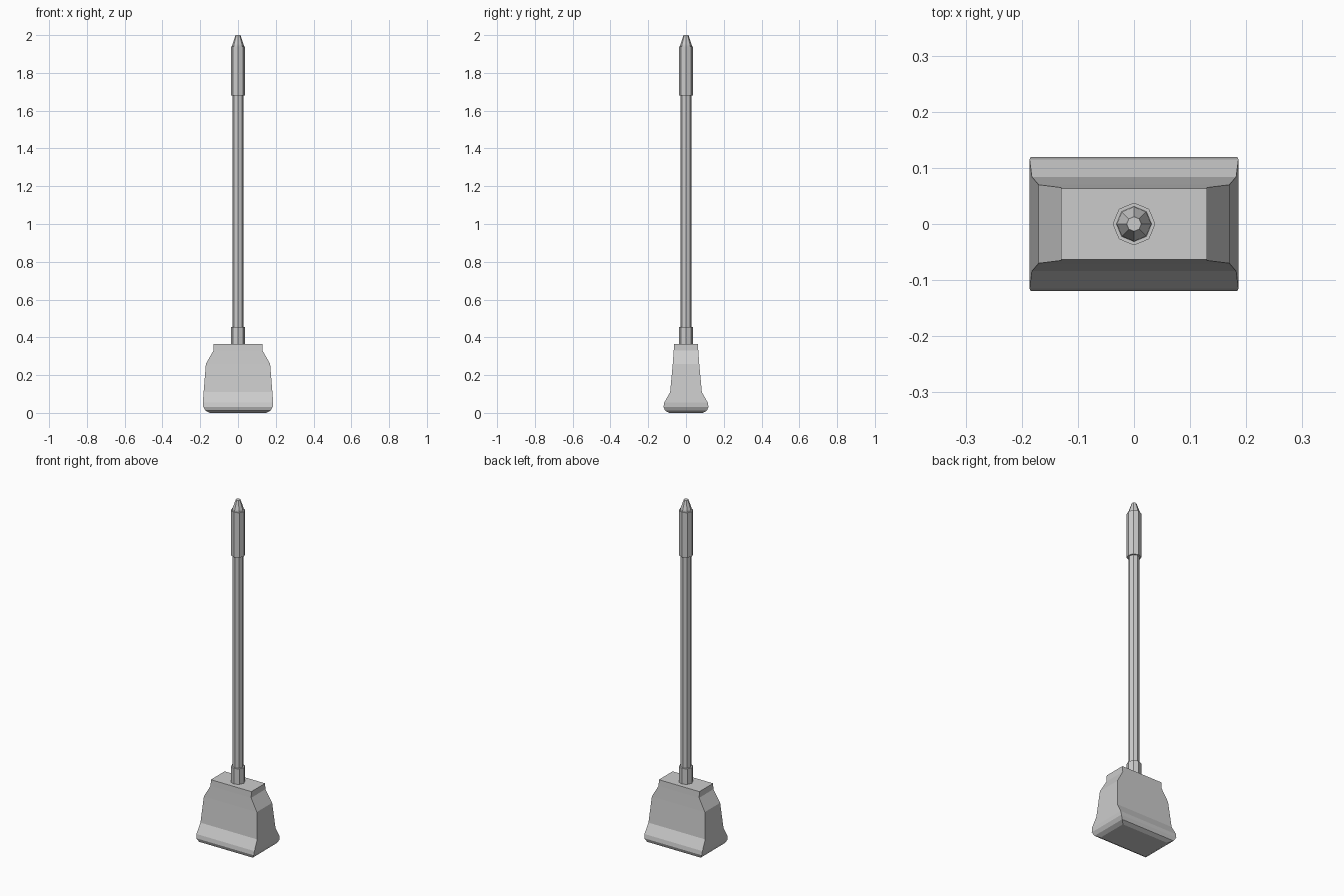
import bpy
import bmesh
import math

if "Cube" in bpy.data.objects:
    bpy.data.objects.remove(bpy.data.objects["Cube"])

grey = bpy.data.materials.new("light grey")
grey.use_nodes = True
colour = (0.6, 0.6, 0.6, 1)
grey.diffuse_color = colour
grey.node_tree.nodes["Principled BSDF"].inputs["Base Color"].default_value = colour


def loft(name, rings):
    """Join equal-sized rings of points and cap both ends."""
    bm = bmesh.new()
    loops = [[bm.verts.new(p) for p in ring] for ring in rings]
    n = len(loops[0])
    for low, high in zip(loops, loops[1:]):
        for i in range(n):
            j = (i + 1) % n
            bm.faces.new((low[i], low[j], high[j], high[i]))
    bm.faces.new(loops[0][::-1])
    bm.faces.new(loops[-1])
    bmesh.ops.recalc_face_normals(bm, faces=bm.faces)
    mesh = bpy.data.meshes.new(name)
    bm.to_mesh(mesh)
    bm.free()
    mesh.materials.append(grey)
    obj = bpy.data.objects.new(name, mesh)
    bpy.context.collection.objects.link(obj)
    return obj


def rectangle(hx, hy, z):
    return [(-hx, -hy, z), (hx, -hy, z), (hx, hy, z), (-hx, hy, z)]


def octagon(r, z):
    return [(r * math.cos(i * math.pi / 4), r * math.sin(i * math.pi / 4), z)
            for i in range(8)]


# Flared brush head: half width, half depth, height
head = [(0.15, 0.09, 0), (0.172, 0.111, 0.012), (0.184, 0.119, 0.032),
        (0.186, 0.115, 0.055), (0.182, 0.084, 0.11), (0.17, 0.07, 0.26),
        (0.13, 0.065, 0.33), (0.13, 0.063, 0.365)]
loft("brush_head", [rectangle(*s) for s in head])

# Handle parts: radius, height
parts = {
    "socket_collar": [(0.038, 0.36), (0.038, 0.455)],
    "pole": [(0.029, 0.36), (0.029, 1.7)],
    "hand_grip": [(0.038, 1.68), (0.038, 1.94)],
    "grip_tip": [(0.032, 1.935), (0.03, 1.95), (0.015, 1.993), (0.013, 2.0)],
}
for name, profile in parts.items():
    loft(name, [octagon(*s) for s in profile])
